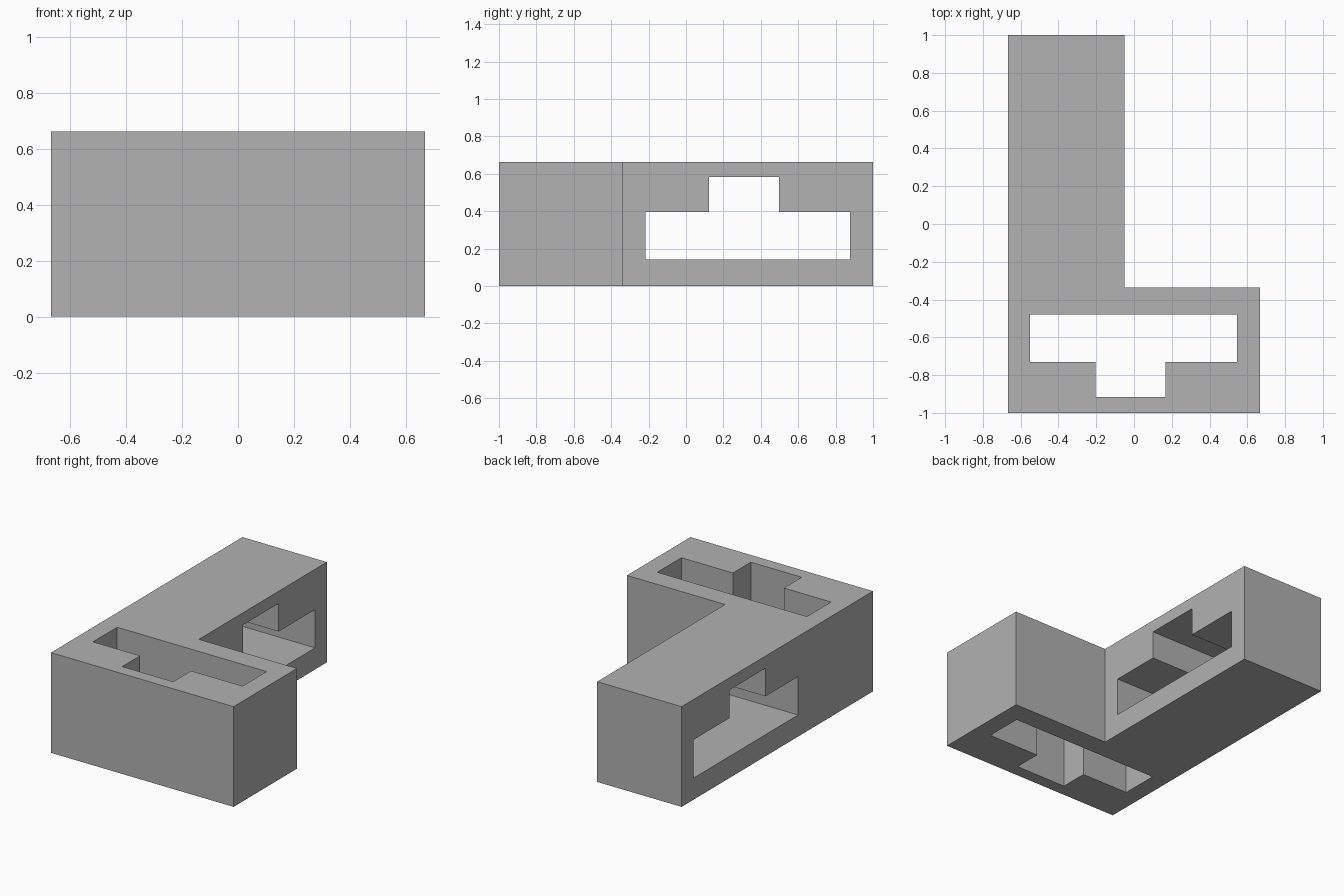
import bpy
import bmesh
from mathutils import Vector

cube = bpy.data.objects.get("Cube")
if cube:
    bpy.data.objects.remove(cube, do_unlink=True)

GREY = (0.445, 0.445, 0.445, 1.0)
grey = bpy.data.materials.new("plain grey")
grey.use_nodes = True
grey.diffuse_color = GREY
grey.node_tree.nodes["Principled BSDF"].inputs["Base Color"].default_value = GREY


def prism(name, outline, sweep):
    """Extrude a closed outline of 3D points along a sweep vector."""
    bm = bmesh.new()
    face = bm.faces.new([bm.verts.new(p) for p in outline])
    result = bmesh.ops.extrude_face_region(bm, geom=[face])
    moved = [v for v in result["geom"] if isinstance(v, bmesh.types.BMVert)]
    bmesh.ops.translate(bm, verts=moved, vec=Vector(sweep))
    bmesh.ops.recalc_face_normals(bm, faces=bm.faces)
    mesh = bpy.data.meshes.new(name)
    bm.to_mesh(mesh)
    bm.free()
    mesh.materials.append(grey)
    obj = bpy.data.objects.new(name, mesh)
    bpy.context.collection.objects.link(obj)
    return obj


def tee(left, right, stem_left, stem_right, bar_end, neck, stem_end):
    """T-shaped outline: a wide bar with a narrower stem."""
    return [(left, bar_end), (right, bar_end), (right, neck), (stem_right, neck),
            (stem_right, stem_end), (stem_left, stem_end), (stem_left, neck), (left, neck)]


HEIGHT = 0.663
HALF_WIDTH = 0.668

# L-shaped block
ell = [(-HALF_WIDTH, -1), (HALF_WIDTH, -1), (HALF_WIDTH, -0.337),
       (-0.05, -0.337), (-0.05, 1), (-HALF_WIDTH, 1)]
block = prism("l_shaped_block", [(x, y, 0) for x, y in ell], (0, 0, HEIGHT))

# T slot through the short arm, top to bottom
short_tee = tee(-0.55, 0.545, -0.205, 0.168, -0.478, -0.73, -0.917)
short_slot = prism("short_arm_slot_cutter",
                   [(x, y, -0.2) for x, y in short_tee], (0, 0, HEIGHT + 0.4))

# T slot through the long arm, side to side
long_tee = tee(-0.217, 0.877, 0.123, 0.497, 0.143, 0.396, 0.582)
long_slot = prism("long_arm_slot_cutter",
                  [(-0.8, y, z) for y, z in long_tee], (1, 0, 0))

# Cut both slots, then drop the cutters
for cutter in (short_slot, long_slot):
    cut = block.modifiers.new(cutter.name, "BOOLEAN")
    cut.operation = "DIFFERENCE"
    cut.solver = "EXACT"
    cut.object = cutter
    cutter.hide_render = True

bpy.context.view_layer.objects.active = block
block.select_set(True)
for name in [m.name for m in block.modifiers]:
    bpy.ops.object.modifier_apply(modifier=name)
for cutter in (short_slot, long_slot):
    bpy.data.objects.remove(cutter, do_unlink=True)
